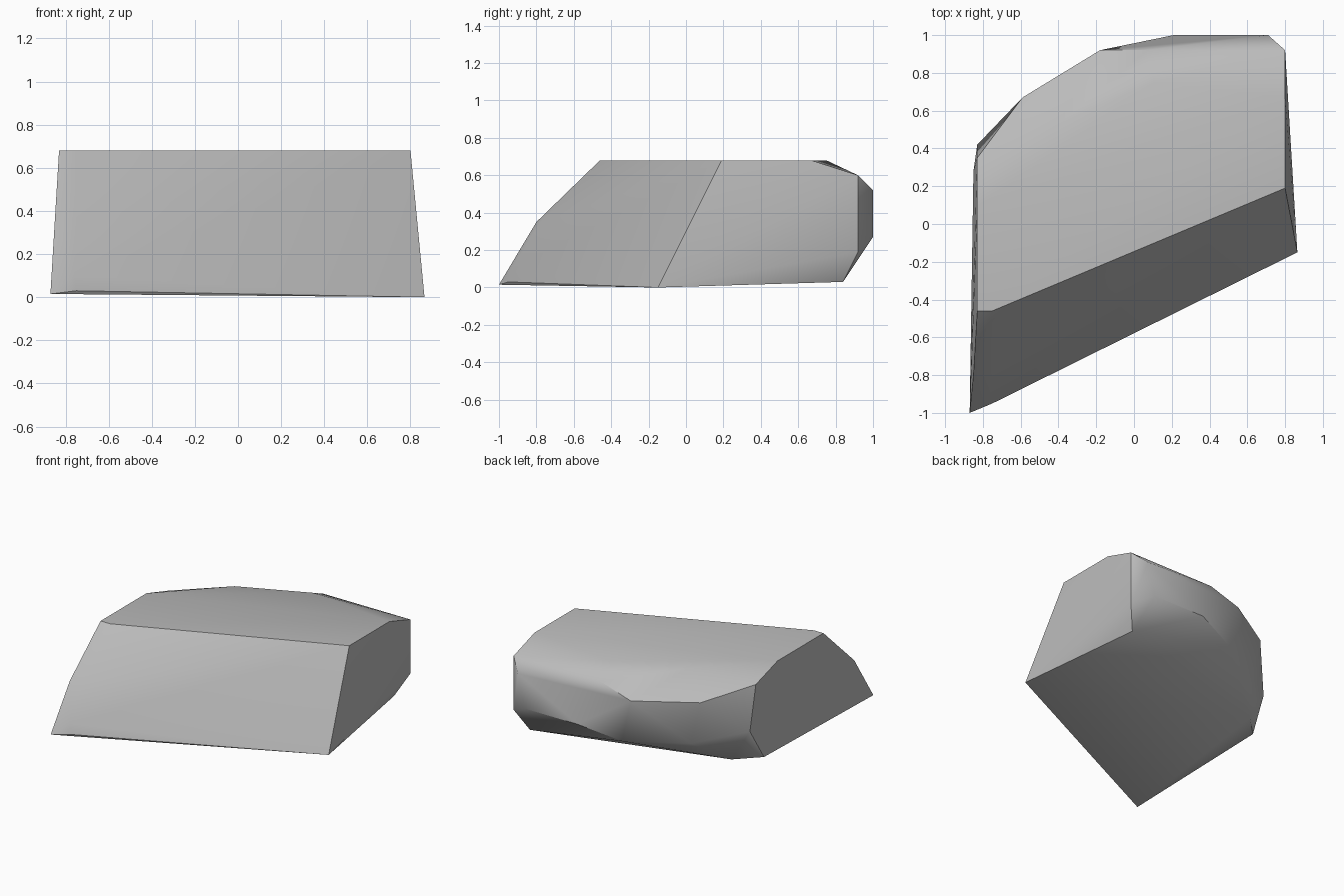
import bpy
import bmesh
import math

default_cube = bpy.data.objects.get("Cube")
if default_cube:
    bpy.data.objects.remove(default_cube, do_unlink=True)


def make_material(name, colour):
    material = bpy.data.materials.new(name)
    material.use_nodes = True
    material.diffuse_color = colour
    shader = material.node_tree.nodes["Principled BSDF"]
    shader.inputs["Base Color"].default_value = colour
    shader.inputs["Roughness"].default_value = 0.9
    return material


def hull_from_levels(name, levels, material):
    """Wrap a tight skin around corner points given level by level."""
    bm = bmesh.new()
    for height, corners in levels:
        for x, y in corners:
            bm.verts.new((x, y, height))
    result = bmesh.ops.convex_hull(bm, input=bm.verts[:])
    unused = set(result["geom_interior"]) | set(result["geom_unused"])
    loose = [item for item in unused
             if isinstance(item, bmesh.types.BMVert) and item.is_valid]
    bmesh.ops.delete(bm, geom=loose, context="VERTS")
    bmesh.ops.dissolve_limit(bm, angle_limit=math.radians(1),
                             verts=bm.verts[:], edges=bm.edges[:])
    bmesh.ops.recalc_face_normals(bm, faces=bm.faces[:])

    mesh = bpy.data.meshes.new(name)
    bm.to_mesh(mesh)
    bm.free()
    mesh.materials.append(material)
    rock = bpy.data.objects.new(name, mesh)
    bpy.context.collection.objects.link(rock)
    return rock


# Corners of the stone: flat top, worn back, sloping front, flat underside
top = (0.68, [(-.83, -.46), (-.75, -.46), (.8, .19), (.8, .67),
              (.1, .75), (-.4, .53), (-.83, .09)])
back_shoulder = (0.6, [(.8, .92), (.07, .92), (-.83, .35)])
back_ridge = (0.52, [(.71, 1), (-.18, .92), (-.59, .67)])
back_belly = (0.27, [(.65, 1), (.21, 1), (-.83, .42)])
back_undercut = (0.19, [(.8, .92), (-.1, .91), (-.51, .67)])
front_bulge = (0.35, [(-.85, -.8), (-.75, -.78)])
front_toe = (0.1, [(-.865, -.95), (-.76, -.93)])
underside = (0.03, [(.72, .84), (-.69, .44), (-.85, .28), (-.75, -.95)])
front_tip = (0.015, [(-.87, -1)])
lowest_corner = (0, [(.865, -.15)])

grey_stone = make_material("grey stone", (0.5, 0.5, 0.5, 1))
rock = hull_from_levels(
    "rock",
    [top, back_shoulder, back_ridge, back_belly, back_undercut,
     front_bulge, front_toe, underside, front_tip, lowest_corner],
    grey_stone)

# Soft worn surfaces with crisp main edges
bpy.ops.object.select_all(action="DESELECT")
rock.select_set(True)
bpy.context.view_layer.objects.active = rock
bpy.ops.object.shade_smooth_by_angle(angle=math.radians(32))
